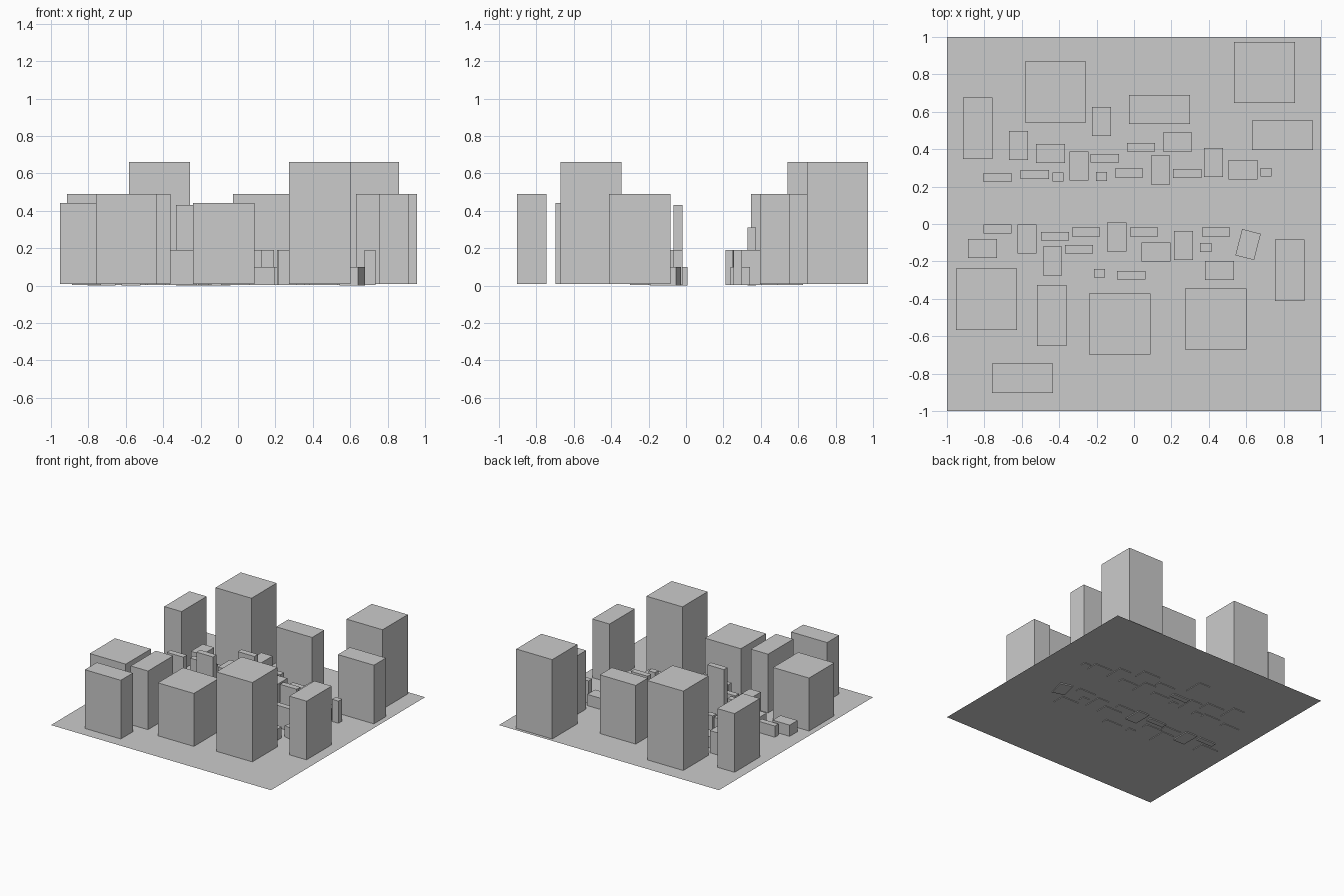
import bpy, bmesh
from mathutils import Matrix

PLANE_Z = 0.008


def block(name, cx, cy, w, d, top, bottom=PLANE_Z, turn=0.0):
    """Axis-aligned (or turned) box standing between two heights."""
    bm = bmesh.new()
    bmesh.ops.create_cube(bm, size=1)
    bmesh.ops.transform(bm, verts=bm.verts, matrix=Matrix.LocRotScale(
        None, None, (w, d, top - bottom)))
    me = bpy.data.meshes.new(name)
    bm.to_mesh(me)
    bm.free()
    ob = bpy.data.objects.new(name, me)
    ob.location = (cx, cy, (top + bottom) / 2)
    ob.rotation_euler.z = turn
    bpy.context.collection.objects.link(ob)
    return ob


# Flat ground sheet
bpy.ops.mesh.primitive_plane_add(size=2, location=(0, 0, PLANE_Z))
bpy.context.object.name = "ground_sheet"

# Large towers: footprint sizes square, wide and deep
L, S = 0.327, 0.157
towers = [
    ("square", -0.42, 0.705, 0.66), ("square", 0.698, 0.81, 0.66),
    ("square", 0.437, -0.508, 0.66), ("square", -0.788, -0.402, 0.443),
    ("square", -0.076, -0.534, 0.443),
    ("wide", 0.137, 0.612, 0.49), ("wide", 0.794, 0.475, 0.49),
    ("wide", -0.597, -0.824, 0.49),
    ("deep", -0.836, 0.512, 0.49), ("deep", -0.44, -0.489, 0.49),
    ("deep", 0.832, -0.247, 0.49),
]
tower_size = {"square": (L, L), "wide": (L, S), "deep": (S, L)}
for kind, x, y, top in towers:
    block(kind + "_tower", x, y, *tower_size[kind], top)

# Small houses: kind -> width, depth, default height
house_size = {
    "row": (0.151, 0.047, 0.19), "broad": (0.155, 0.102, 0.10),
    "long": (0.103, 0.155, 0.19), "hut": (0.06, 0.047, 0.19),
}
houses = {
    "row": [(-0.027, 0.272), (0.038, 0.41), (0.285, 0.27), (-0.73, 0.249),
            (-0.53, 0.265), (-0.422, -0.065), (-0.294, -0.135),
            (-0.015, -0.274), (0.053, -0.043), (0.438, -0.043)],
    "broad": [(-0.447, 0.378), (0.232, 0.438), (0.582, 0.29),
              (-0.81, -0.13), (0.118, -0.15), (0.458, -0.248)],
    "long": [(-0.617, 0.42), (-0.174, 0.547), (-0.294, 0.31), (0.142, 0.288),
             (0.425, 0.33), (-0.436, -0.198), (0.265, -0.115)],
    "hut": [(-0.174, 0.254), (0.706, 0.277), (-0.406, 0.252),
            (-0.185, -0.263), (0.384, -0.126)],
}
for kind, spots in houses.items():
    w, d, h = house_size[kind]
    for x, y in spots:
        block(kind + "_house", x, y, w, d, h, 0.003)

# Exceptions in height or angle
block("tall_slab", -0.256, -0.043, 0.151, 0.047, 0.43, 0.0)
block("mid_slab", -0.156, 0.352, 0.151, 0.047, 0.31, 0.0)
block("low_row_house", -0.73, -0.026, 0.151, 0.047, 0.10, 0.0)
block("low_long_house", -0.572, -0.08, 0.103, 0.155, 0.10, 0.0)
block("low_long_house", -0.092, -0.07, 0.103, 0.155, 0.10, 0.0)
block("turned_house", 0.61, -0.11, 0.103, 0.145, 0.10, 0.0, -0.25)
